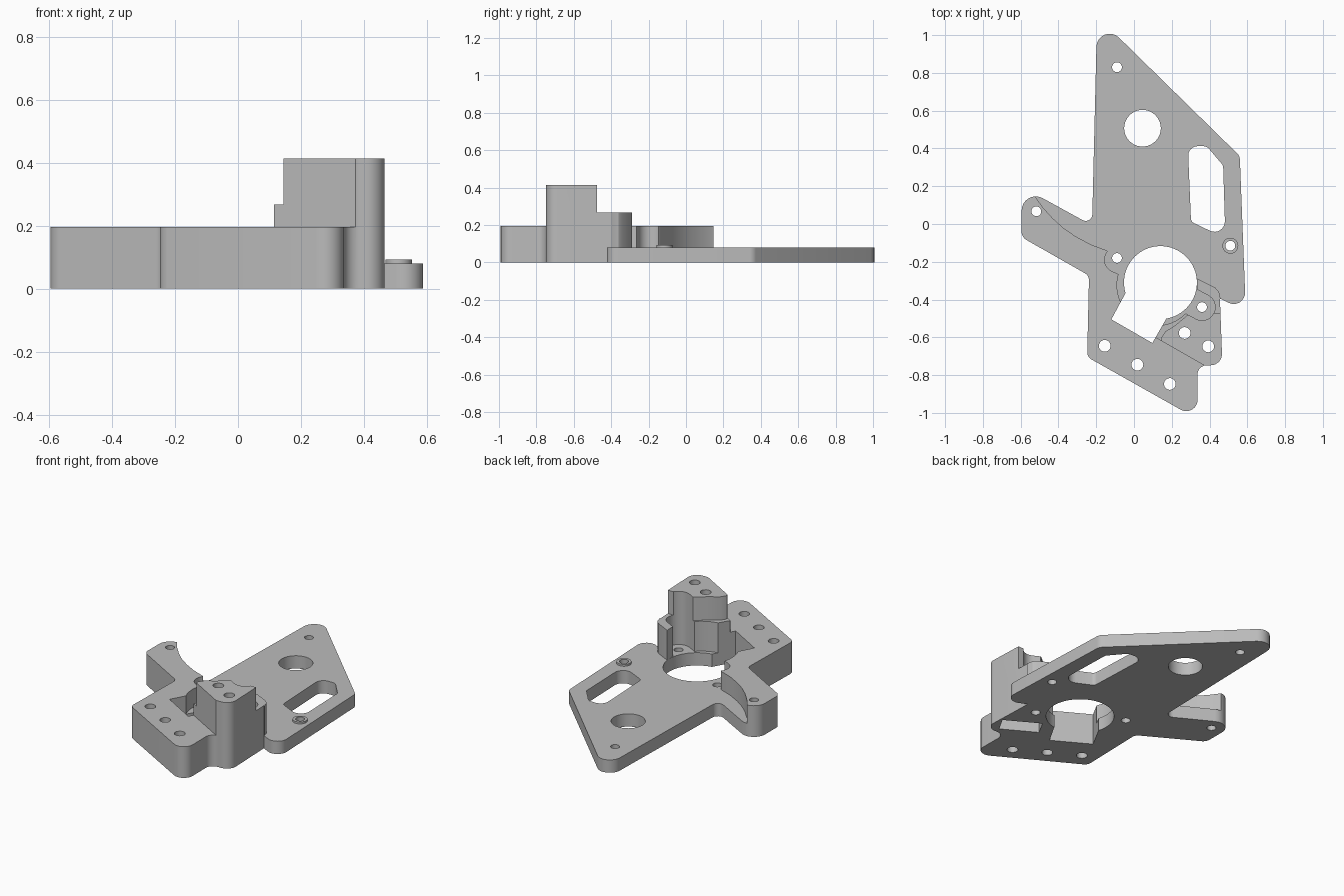
import bpy, math
from mathutils import Vector

cube = bpy.data.objects.get("Cube")
if cube:
    bpy.data.objects.remove(cube, do_unlink=True)

grey = bpy.data.materials.new("plain_grey")
grey.use_nodes = True
grey.diffuse_color = (0.5, 0.5, 0.5, 1)
grey.node_tree.nodes["Principled BSDF"].inputs["Base Color"].default_value = (0.5, 0.5, 0.5, 1)


def rounded(corners, steps=8):
    """Turn (x, y, radius) corners into an outline with arcs."""
    pts = []
    for i, (x, y, r) in enumerate(corners):
        p = Vector((x, y))
        a = (Vector(corners[i - 1][:2]) - p).normalized()
        b = (Vector(corners[(i + 1) % len(corners)][:2]) - p).normalized()
        if r == 0:
            pts.append(p)
            continue
        half = a.angle(b) / 2
        centre = p + (a + b).normalized() * (r / math.sin(half))
        start = p + a * (r / math.tan(half)) - centre
        end = p + b * (r / math.tan(half)) - centre
        sweep = start.angle_signed(end)
        for k in range(steps + 1):
            t = -sweep * k / steps
            c, s = math.cos(t), math.sin(t)
            pts.append(centre + Vector((start.x * c - start.y * s, start.x * s + start.y * c)))
    return pts


def circle(x, y, r, n=48):
    return [(x + r * math.cos(math.tau * k / n), y + r * math.sin(math.tau * k / n)) for k in range(n)]


def capsule(a, b, r, n=16):
    a, b = Vector(a), Vector(b)
    ang = math.atan2(b.y - a.y, b.x - a.x)
    pts = []
    for c, base in ((b, ang - math.pi / 2), (a, ang + math.pi / 2)):
        for k in range(n + 1):
            t = base + math.pi * k / n
            pts.append((c.x + r * math.cos(t), c.y + r * math.sin(t)))
    return pts


def prism(name, pts, z0, z1):
    """Extrude an outline between two heights."""
    pts = [tuple(p) for p in pts]
    n = len(pts)
    if sum(pts[i - 1][0] * pts[i][1] - pts[i][0] * pts[i - 1][1] for i in range(n)) < 0:
        pts.reverse()
    verts = [(x, y, z) for z in (z0, z1) for x, y in pts]
    faces = [tuple(reversed(range(n))), tuple(range(n, 2 * n))]
    faces += [(i, (i + 1) % n, n + (i + 1) % n, n + i) for i in range(n)]
    mesh = bpy.data.meshes.new(name)
    mesh.from_pydata(verts, [], faces)
    mesh.materials.append(grey)
    obj = bpy.data.objects.new(name, mesh)
    bpy.context.collection.objects.link(obj)
    return obj


def carve(obj, cutters):
    """Subtract the cutters and bake the result."""
    for c in cutters:
        c.hide_render = True
        m = obj.modifiers.new("cut", 'BOOLEAN')
        m.operation, m.solver, m.object = 'DIFFERENCE', 'EXACT', c
    dg = bpy.context.evaluated_depsgraph_get()
    mesh = bpy.data.meshes.new_from_object(obj.evaluated_get(dg))
    obj.modifiers.clear()
    obj.data = mesh
    for c in cutters:
        bpy.data.objects.remove(c, do_unlink=True)


PLATE, BODY, STEP, TOP = 0.08, 0.195, 0.267, 0.413

# Full outline of the bracket, extruded to tower height
bracket = prism("motor_bracket", rounded([
    (-0.195, 1.10, 0.07), (0.56, 0.36, 0.05), (0.592, -0.461, 0.06),
    (0.455, -0.395, 0), (0.468, -0.748, 0.06), (0.335, -0.748, 0.05),
    (0.338, -1.034, 0.06), (-0.248, -0.704, 0.045), (-0.238, -0.273, 0.04),
    (-0.595, -0.07, 0.05), (-0.595, 0.198, 0.075), (-0.222, -0.007, 0.035)]), 0, TOP)

cutters = []


def cut(pts, z0=-0.1, z1=0.6):
    cutters.append(prism("cutter", pts, z0, z1))


# Thin plate area, bounded by the sweeping arc along the arm
cut([(-0.58, 0.25), (-0.52, 0.14), (-0.48, 0.085), (-0.43, 0.03), (-0.375, -0.02),
     (-0.31, -0.065), (-0.23, -0.108), (-0.145, -0.14), (-0.08, -0.2), (0.1, -0.28),
     (0.33, -0.287), (0.43, -0.337), (0.45, -0.36), (0.457, -0.39), (0.475, -0.43),
     (0.5, -0.5), (0.8, -0.5), (0.8, 1.2), (-0.58, 1.2)], PLATE)
# Raised body top
cut([(-1, 0.3), (-1, -1.2), (0.42, -1.2), (0.42, -0.776), (0.115, -0.602),
     (0.05, -0.4), (0.05, 0.3)], BODY)
# Step beside the tower
cut([(0.05, -0.7), (0.145, -0.63), (0.145, -0.6), (0.165, -0.57), (0.22, -0.535),
     (0.28, -0.485), (0.3, -0.475), (0.6, -0.475), (0.6, 0), (-0.1, 0)], STEP)
# Motor opening with clearance and square notch
cut(circle(0.14, -0.31, 0.193, 64))
cut(circle(0.122, -0.325, 0.212, 64), PLATE)
cut([(-0.02, -0.32), (-0.12, -0.505), (0.097, -0.63), (0.2, -0.45)])
# Screw head pockets
cut(capsule((0.36, -0.44), (0.2, -0.355), 0.07), PLATE)
cut(capsule((-0.09, -0.19), (0.05, -0.25), 0.066), PLATE)
# Nut slot under the tower
cut(rounded([(0.20, -0.60, 0), (0.40, -0.715, 0), (0.45, -0.625, 0), (0.25, -0.51, 0)]), -0.1, 0.17)
# Adjustment slot and round window
cut(rounded([(0.285, 0.412, 0.05), (0.385, 0.412, 0.04), (0.472, 0.31, 0.03),
             (0.484, -0.075, 0.055), (0.302, 0.012, 0.03)]))
cut(circle(0.045, 0.507, 0.097))
# Screw holes
for x, y in ((-0.09, 0.83), (-0.517, 0.067), (-0.09, -0.18), (0.36, -0.44), (0.51, -0.115)):
    cut(circle(x, y, 0.026, 24))
for x, y in ((-0.155, -0.645), (0.018, -0.745), (0.19, -0.847), (0.268, -0.577), (0.393, -0.648)):
    cut(circle(x, y, 0.031, 24))
carve(bracket, cutters)

# Small raised ring around the side hole
ring = prism("raised_ring", circle(0.51, -0.115, 0.042), PLATE, 0.092)
carve(ring, [prism("cutter", circle(0.51, -0.115, 0.026, 24), 0, 0.2)])

for obj in (bracket, ring):
    bpy.ops.object.select_all(action='DESELECT')
    obj.select_set(True)
    bpy.context.view_layer.objects.active = obj
    bpy.ops.object.shade_smooth_by_angle(angle=math.radians(25))
